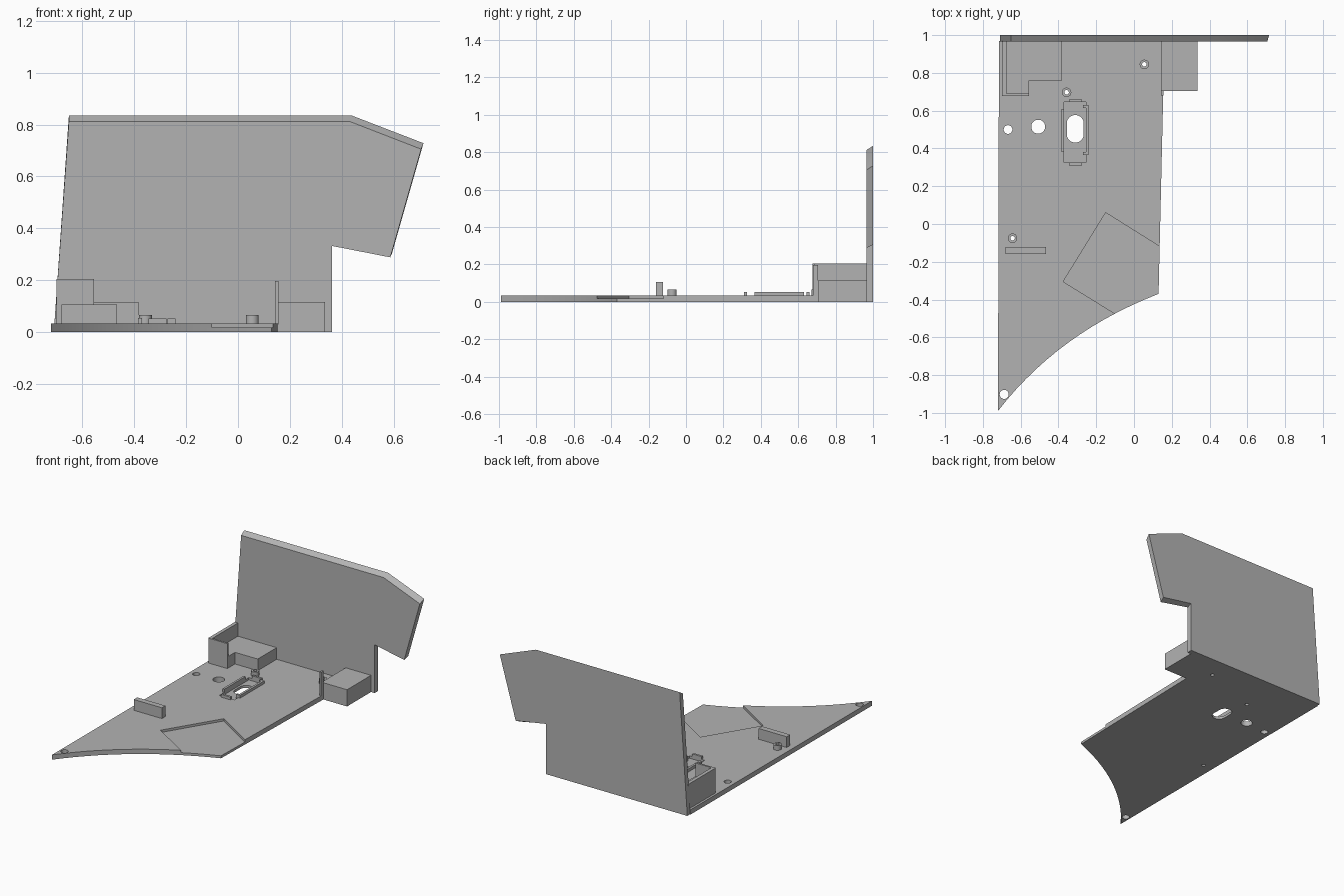
import bpy
import math
from mathutils import Vector

cube = bpy.data.objects.get("Cube")
if cube:
    bpy.data.objects.remove(cube, do_unlink=True)

grey = bpy.data.materials.new("plain grey")
grey.use_nodes = True
grey.diffuse_color = (0.45, 0.45, 0.45, 1)
grey.node_tree.nodes["Principled BSDF"].inputs["Base Color"].default_value = (0.45, 0.45, 0.45, 1)


def loft(name, ring_a, ring_b):
    """Closed solid between two matching outlines."""
    n = len(ring_a)
    faces = [tuple(reversed(range(n))), tuple(range(n, 2 * n))]
    faces += [(i, (i + 1) % n, n + (i + 1) % n, n + i) for i in range(n)]
    mesh = bpy.data.meshes.new(name)
    mesh.from_pydata(list(ring_a) + list(ring_b), [], faces)
    mesh.materials.append(grey)
    obj = bpy.data.objects.new(name, mesh)
    bpy.context.collection.objects.link(obj)
    return obj


def prism(name, outline, z0, z1):
    """Counter-clockwise plan outline raised from z0 to z1."""
    return loft(name, [(x, y, z0) for x, y in outline], [(x, y, z1) for x, y in outline])


def box(name, x0, x1, y0, y1, z0, z1):
    return prism(name, [(x0, y0), (x1, y0), (x1, y1), (x0, y1)], z0, z1)


def slot_outline(x, y, r, half=0.0, n=32):
    """Circle, or a rounded slot when half is above zero."""
    points = []
    for i in range(n):
        a = 2 * math.pi * (i + 0.5) / n
        points.append((x + r * math.cos(a), y + r * math.sin(a) + math.copysign(half, math.sin(a))))
    return points


def cut(target, cutter):
    cutter.hide_render = True
    mod = target.modifiers.new("cut", 'BOOLEAN')
    mod.operation = 'DIFFERENCE'
    mod.solver = 'EXACT'
    mod.object = cutter
    bpy.context.view_layer.objects.active = target
    bpy.ops.object.modifier_apply(modifier=mod.name)
    bpy.data.objects.remove(cutter, do_unlink=True)


TOP = 0.033
FLOOR = 0.017

# Base plate with a concave front edge
start, mid, end = Vector((-0.72, -0.99)), Vector((-0.40, -0.575)), Vector((0.13, -0.37))
curve = []
for i in range(15):
    t = i / 14
    curve.append(tuple((1 - t) ** 2 * start + 2 * t * (1 - t) * mid + t * t * end))
base = prism("base_plate", curve + [(0.155, 0.70), (0.16, 0.97), (-0.715, 0.97)], 0, TOP)

# Recesses in the top of the plate
cut(base, prism("corner_recess_cutter",
                [(-0.375, -0.305), (0.30, -0.722), (0.30, -0.222), (-0.15, 0.06)], FLOOR, 0.2))
cut(base, box("slot_recess_cutter", -0.37, -0.255, 0.325, 0.645, FLOOR, 0.2))

# Through holes
for x, y, r, half in [(-0.667, 0.50, 0.023, 0), (-0.507, 0.515, 0.037, 0),
                      (-0.687, -0.902, 0.024, 0), (-0.311, 0.504, 0.045, 0.028)]:
    cut(base, prism("hole_cutter", slot_outline(x, y, r, half), -0.1, 0.2))

# Hollow screw posts
for i, (x, y) in enumerate([(0.055, 0.845), (-0.357, 0.697), (-0.643, -0.075)]):
    post = prism(f"screw_post_{i + 1}", slot_outline(x, y, 0.025), TOP - 0.003, 0.065)
    for part in (post, base):
        cut(part, prism("post_hole_cutter", slot_outline(x, y, 0.012), -0.1, 0.2))

# Low rim around the slot recess
box("rim_back", -0.345, -0.275, 0.645, 0.66, TOP - 0.003, 0.052)
box("rim_front", -0.345, -0.275, 0.31, 0.325, TOP - 0.003, 0.052)
box("rim_left", -0.385, -0.37, 0.38, 0.61, TOP - 0.003, 0.054)
box("rim_right", -0.255, -0.24, 0.365, 0.63, TOP - 0.003, 0.052)
for i, y in enumerate((0.365, 0.615)):
    box(f"rim_clip_{i + 1}", -0.271, -0.255, y, y + 0.015, FLOOR, 0.052)

# Upright rib near the front
box("rib", -0.68, -0.466, -0.16, -0.122, TOP - 0.003, 0.107)

# Corner block with two taller thin walls
prism("corner_block", [(-0.676, 0.69), (-0.555, 0.69), (-0.555, 0.76), (-0.382, 0.76),
                       (-0.382, 0.97), (-0.676, 0.97)], TOP - 0.003, 0.113)
prism("corner_walls", [(-0.70, 0.677), (-0.555, 0.677), (-0.555, 0.69), (-0.676, 0.69),
                       (-0.676, 0.97), (-0.70, 0.97)], TOP - 0.003, 0.204)

# Side block and its slim post
box("side_block", 0.142, 0.335, 0.705, 0.97, 0, 0.115)
box("slim_post", 0.142, 0.156, 0.68, 0.706, TOP - 0.003, 0.197)

# Back panel, its upper edges sloping down toward the front
front_ring = [(-0.71, 0), (0.362, 0), (0.362, 0.332), (0.587, 0.288),
              (0.706, 0.705), (0.43, 0.812), (-0.652, 0.812)]
back_ring = [(-0.71, 0), (0.362, 0), (0.362, 0.345), (0.594, 0.305),
             (0.715, 0.728), (0.44, 0.834), (-0.652, 0.834)]
loft("back_panel", [(x, 0.965, z) for x, z in front_ring], [(x, 1.0, z) for x, z in back_ring])

# Consistent outward normals, smooth curves with sharp edges
for obj in bpy.context.scene.objects:
    obj.select_set(obj.type == 'MESH')
bpy.context.view_layer.objects.active = base
bpy.ops.object.mode_set(mode='EDIT')
bpy.ops.mesh.select_all(action='SELECT')
bpy.ops.mesh.normals_make_consistent(inside=False)
bpy.ops.object.mode_set(mode='OBJECT')
bpy.ops.object.shade_smooth_by_angle(angle=math.radians(30))
